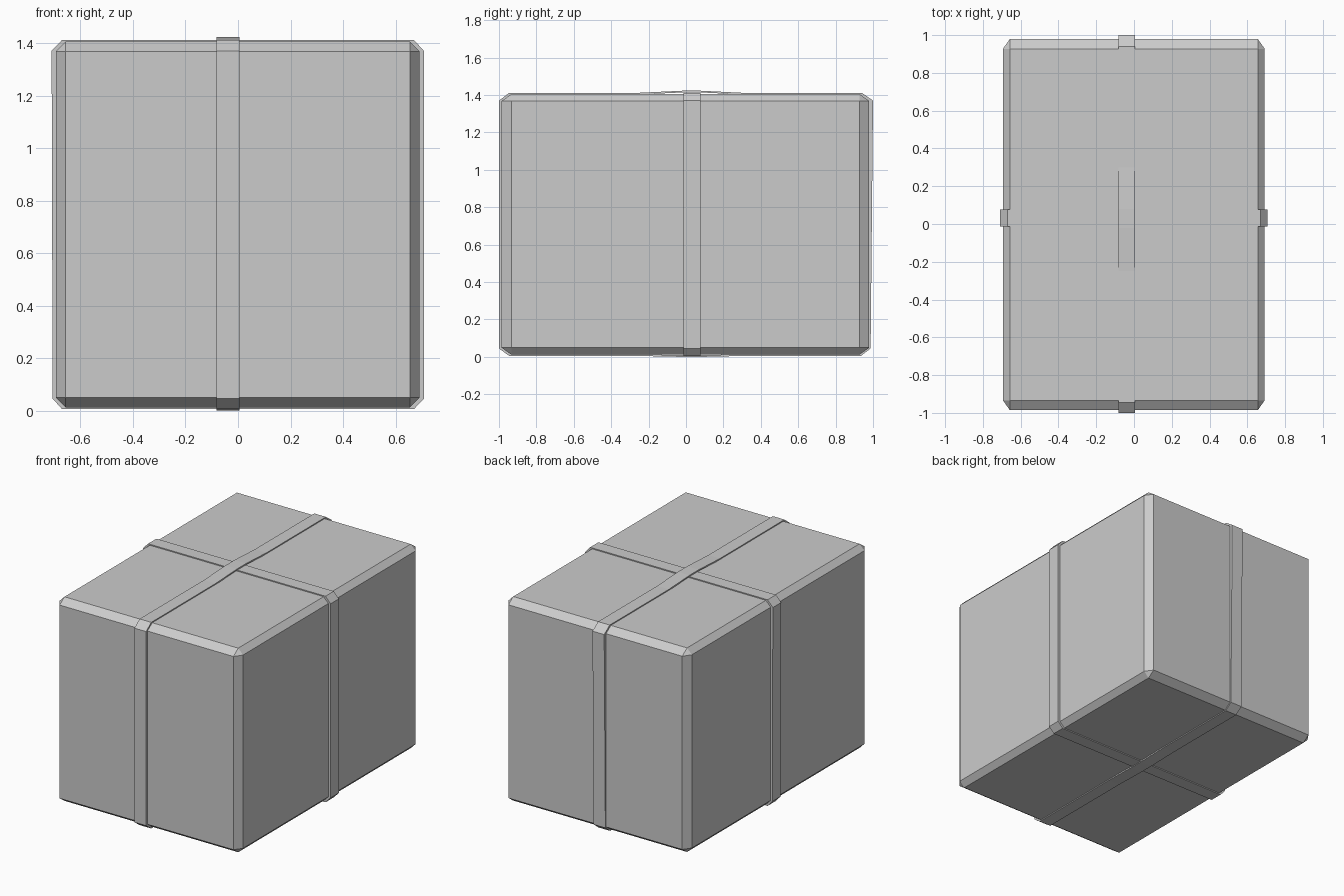
import bpy, bmesh
from mathutils import Vector

if "Cube" in bpy.data.objects:
    bpy.data.objects.remove(bpy.data.objects["Cube"])


def make_object(name, bm):
    bmesh.ops.recalc_face_normals(bm, faces=bm.faces)
    mesh = bpy.data.meshes.new(name)
    bm.to_mesh(mesh)
    bm.free()
    obj = bpy.data.objects.new(name, mesh)
    bpy.context.collection.objects.link(obj)
    return obj


def strap(name, outer, inner, place, lo, hi):
    """Closed band: matching outer and inner outlines, swept from lo to hi."""
    bm = bmesh.new()
    rings = [[bm.verts.new(place(a, z, w)) for a, z in loop]
             for loop, w in ((outer, lo), (outer, hi), (inner, hi), (inner, lo))]
    n = len(outer)
    for r in range(4):
        p, q = rings[r], rings[(r + 1) % 4]
        for i in range(n):
            j = (i + 1) % n
            bm.faces.new((p[i], p[j], q[j], q[i]))
    return make_object(name, bm)


# package: cube chamfered before scaling so chamfers follow the proportions
bm = bmesh.new()
bmesh.ops.create_cube(bm, size=1)
bmesh.ops.bevel(bm, geom=bm.edges[:], offset=0.0265, segments=1,
                affect='EDGES', profile=0.5)
bmesh.ops.scale(bm, vec=Vector((1.386, 1.965, 1.393)), verts=bm.verts)
bmesh.ops.translate(bm, vec=Vector((-0.001, -0.003, 0.7085)), verts=bm.verts)
make_object("package", bm)

# strap running left to right around the package
cross_outer = [(-0.67, 0.005), (0.67, 0.005), (0.708, 0.045), (0.708, 1.37),
               (0.67, 1.412), (-0.67, 1.412), (-0.71, 1.37), (-0.706, 0.045)]
cross_inner = [(-0.65, 0.014), (0.65, 0.014), (0.69, 0.055), (0.69, 1.365),
               (0.65, 1.403), (-0.65, 1.403), (-0.692, 1.365), (-0.692, 0.055)]
strap("cross_strap", cross_outer, cross_inner,
      lambda a, z, w: (a, w, z), -0.013, 0.077)

# strap running front to back, lifted where it passes over the other one
long_outer = [(-0.945, 0.005), (-0.25, 0.005), (-0.02, 0.0), (0.08, 0.0),
              (0.30, 0.005), (0.935, 0.005), (0.987, 0.045), (1.0, 1.37),
              (0.94, 1.412), (0.30, 1.412), (0.08, 1.423), (-0.02, 1.423),
              (-0.25, 1.412), (-0.945, 1.412), (-1.0, 1.37), (-1.0, 0.045)]
long_inner = [(-0.93, 0.014), (-0.25, 0.014), (-0.02, 0.009), (0.08, 0.009),
              (0.30, 0.014), (0.92, 0.014), (0.975, 0.055), (0.975, 1.365),
              (0.92, 1.403), (0.30, 1.403), (0.08, 1.414), (-0.02, 1.414),
              (-0.25, 1.403), (-0.93, 1.403), (-0.98, 1.365), (-0.98, 0.055)]
strap("long_strap", long_outer, long_inner,
      lambda a, z, w: (w, a, z), -0.082, 0.006)
